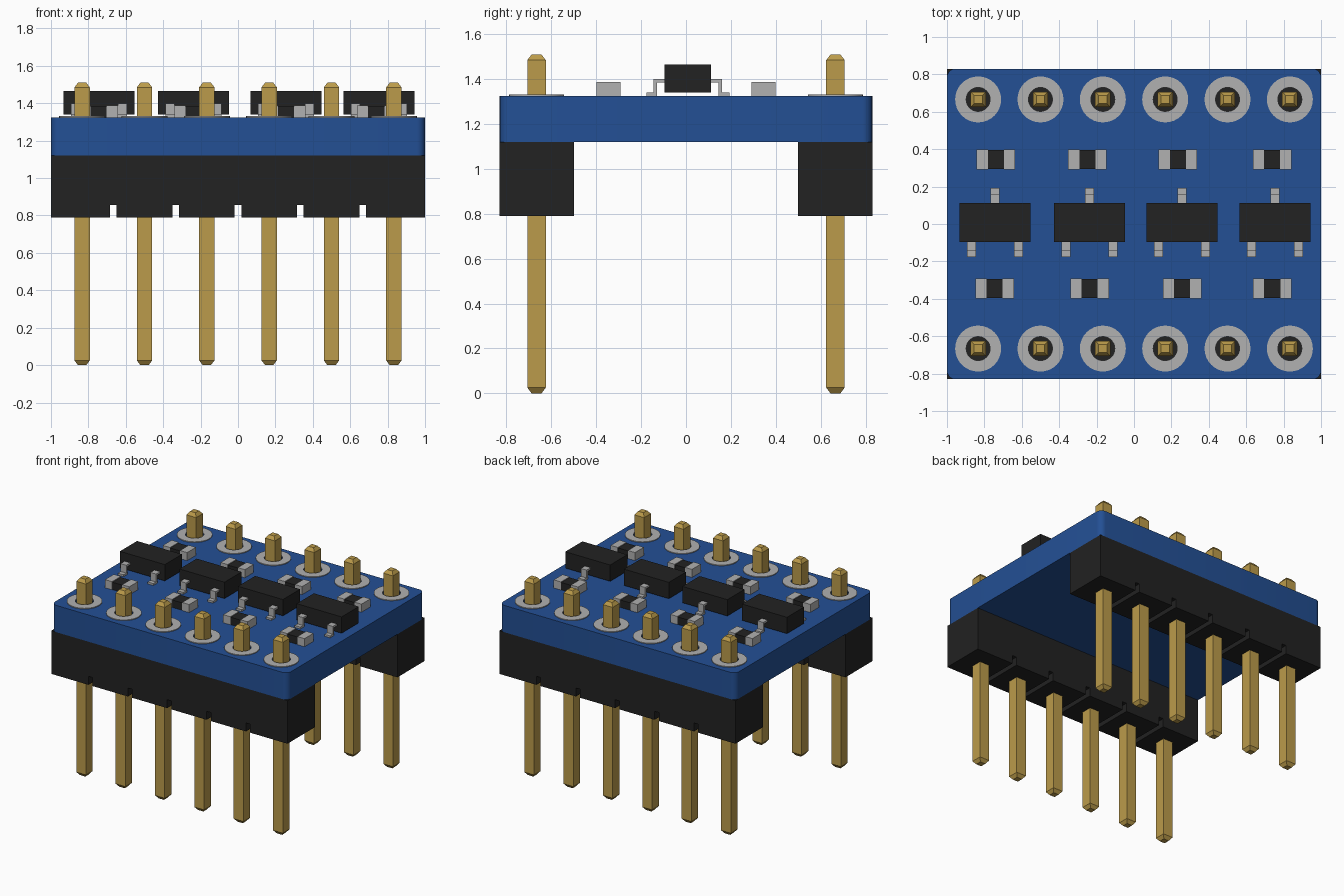
import bpy, bmesh
from math import cos, sin, pi

if "Cube" in bpy.data.objects:
    bpy.data.objects.remove(bpy.data.objects["Cube"])


def material(name, r, g, b):
    m = bpy.data.materials.new(name)
    m.diffuse_color = (r, g, b, 1)
    m.use_nodes = True
    m.node_tree.nodes["Principled BSDF"].inputs["Base Color"].default_value = m.diffuse_color
    return m


BLUE = material("board_blue", 0.017, 0.08, 0.30)
BLACK = material("plastic_black", 0.016, 0.016, 0.016)
GOLD = material("pin_gold", 0.50, 0.33, 0.07)
SILVER = material("solder_silver", 0.44, 0.44, 0.44)


def finish(bm, name, mat):
    bmesh.ops.recalc_face_normals(bm, faces=bm.faces[:])
    me = bpy.data.meshes.new(name)
    bm.to_mesh(me)
    bm.free()
    me.materials.append(mat)
    ob = bpy.data.objects.new(name, me)
    bpy.context.collection.objects.link(ob)
    return ob


def prism(name, pts, axis, lo, hi, mat):
    """Extrude a profile (yz for axis x, xz for axis y) from lo to hi."""
    bm = bmesh.new()
    place = (lambda a, b: (lo, a, b)) if axis == "x" else (lambda a, b: (a, lo, b))
    face = bm.faces.new([bm.verts.new(place(a, b)) for a, b in pts])
    ext = bmesh.ops.extrude_face_region(bm, geom=[face])["geom"]
    d = hi - lo
    bmesh.ops.translate(bm, verts=[g for g in ext if isinstance(g, bmesh.types.BMVert)],
                        vec=(d, 0, 0) if axis == "x" else (0, d, 0))
    return finish(bm, name, mat)


def box(name, x, y, w, d, z0, z1, mat):
    rect = [(x - w/2, z0), (x + w/2, z0), (x + w/2, z1), (x - w/2, z1)]
    return prism(name, rect, "y", y - d/2, y + d/2, mat)


def circle(x, y, r, n=32):
    return [(x + r*cos(2*pi*i/n), y + r*sin(2*pi*i/n)) for i in range(n)]


def plate(name, loops, z0, z1, mat):
    """Flat plate from an outline plus hole loops, as a filled 2D curve."""
    cu = bpy.data.curves.new(name, "CURVE")
    cu.dimensions = "2D"
    cu.fill_mode = "BOTH"
    cu.extrude = (z1 - z0) / 2
    for loop in loops:
        s = cu.splines.new("POLY")
        s.points.add(len(loop) - 1)
        for p, (x, y) in zip(s.points, loop):
            p.co = (x, y, 0, 1)
        s.use_cyclic_u = True
    cu.materials.append(mat)
    ob = bpy.data.objects.new(name, cu)
    ob.location.z = (z0 + z1) / 2
    bpy.context.collection.objects.link(ob)
    bpy.ops.object.select_all(action="DESELECT")
    ob.select_set(True)
    bpy.context.view_layer.objects.active = ob
    bpy.ops.object.convert(target="MESH")
    bpy.ops.object.shade_smooth_by_angle(angle=pi/6)


def pin(name, x, y):
    """Square post with chamfered ends."""
    bm = bmesh.new()
    rings = []
    for h, z in ((0.022, 0), (0.041, 0.025), (0.041, 1.485), (0.022, 1.51)):
        rings.append([bm.verts.new((x + sx*h, y + sy*h, z))
                      for sx, sy in ((-1, -1), (1, -1), (1, 1), (-1, 1))])
    for a, b in zip(rings, rings[1:]):
        for i in range(4):
            j = (i + 1) % 4
            bm.faces.new((a[i], a[j], b[j], b[i]))
    bm.faces.new(rings[0])
    bm.faces.new(rings[-1])
    finish(bm, name, GOLD)


TOP, UNDER = 1.325, 1.12
PIN_Y = 0.666
pin_xs = [(i - 2.5) / 3 for i in range(6)]
spots = [(x, s * PIN_Y) for s in (-1, 1) for x in pin_xs]

# circuit board with rounded corners and drilled holes
R = 0.045
outline = []
for k, (sx, sy) in enumerate(((1, 1), (-1, 1), (-1, -1), (1, -1))):
    for i in range(7):
        a = (k + i/6) * pi/2
        outline.append((sx*(1 - R) + R*cos(a), sy*(0.83 - R) + R*sin(a)))
plate("circuit_board", [outline] + [circle(x, y, 0.064) for x, y in spots], UNDER, TOP, BLUE)

# solder pads and pins
for n, (x, y) in enumerate(spots, 1):
    plate(f"solder_pad_{n}", [circle(x, y, 0.123), circle(x, y, 0.064)], TOP - 0.01, TOP + 0.006, SILVER)
    pin(f"header_pin_{n}", x, y)

# header strips with notches along the underside
strip = [(-1, UNDER), (-1, 0.79)]
for i in range(-2, 3):
    c = i / 3
    strip += [(c - 0.018, 0.79), (c - 0.018, 0.855), (c + 0.018, 0.855), (c + 0.018, 0.79)]
strip += [(1, 0.79), (1, UNDER)]
prism("front_header_strip", strip, "y", -0.83, -0.5, BLACK)
prism("back_header_strip", strip, "y", 0.5, 0.83, BLACK)

# transistors with bent leads, one at the back and two at the front
CY = 0.008
lead = [(0.09, 1.40), (0.152, 1.40), (0.152, 1.34), (0.185, 1.34),
        (0.185, TOP), (0.137, TOP), (0.137, 1.385), (0.09, 1.385)]
for n, x in enumerate((-0.743, -0.238, 0.257, 0.754), 1):
    box(f"transistor_{n}_body", x, CY, 0.38, 0.207, 1.34, 1.465, BLACK)
    for tag, dx, s in (("back", 0, 1), ("front_left", -0.126, -1), ("front_right", 0.126, -1)):
        prism(f"transistor_{n}_{tag}_lead", [(CY + s*a, b) for a, b in lead], "x",
              x + dx - 0.024, x + dx + 0.024, SILVER)

# resistors with metal end caps
rows = {"back": (0.345, (-0.738, -0.249, 0.235, 0.738)),
        "front": (-0.345, (-0.745, -0.237, 0.257, 0.739))}
for row, (y, xs) in rows.items():
    for n, x in enumerate(xs, 1):
        box(f"{row}_resistor_{n}_body", x, y, 0.086, 0.10, TOP, 1.382, BLACK)
        for side, s in (("left", -1), ("right", 1)):
            box(f"{row}_resistor_{n}_{side}_cap", x + s*0.073, y, 0.06, 0.107, TOP, 1.387, SILVER)
